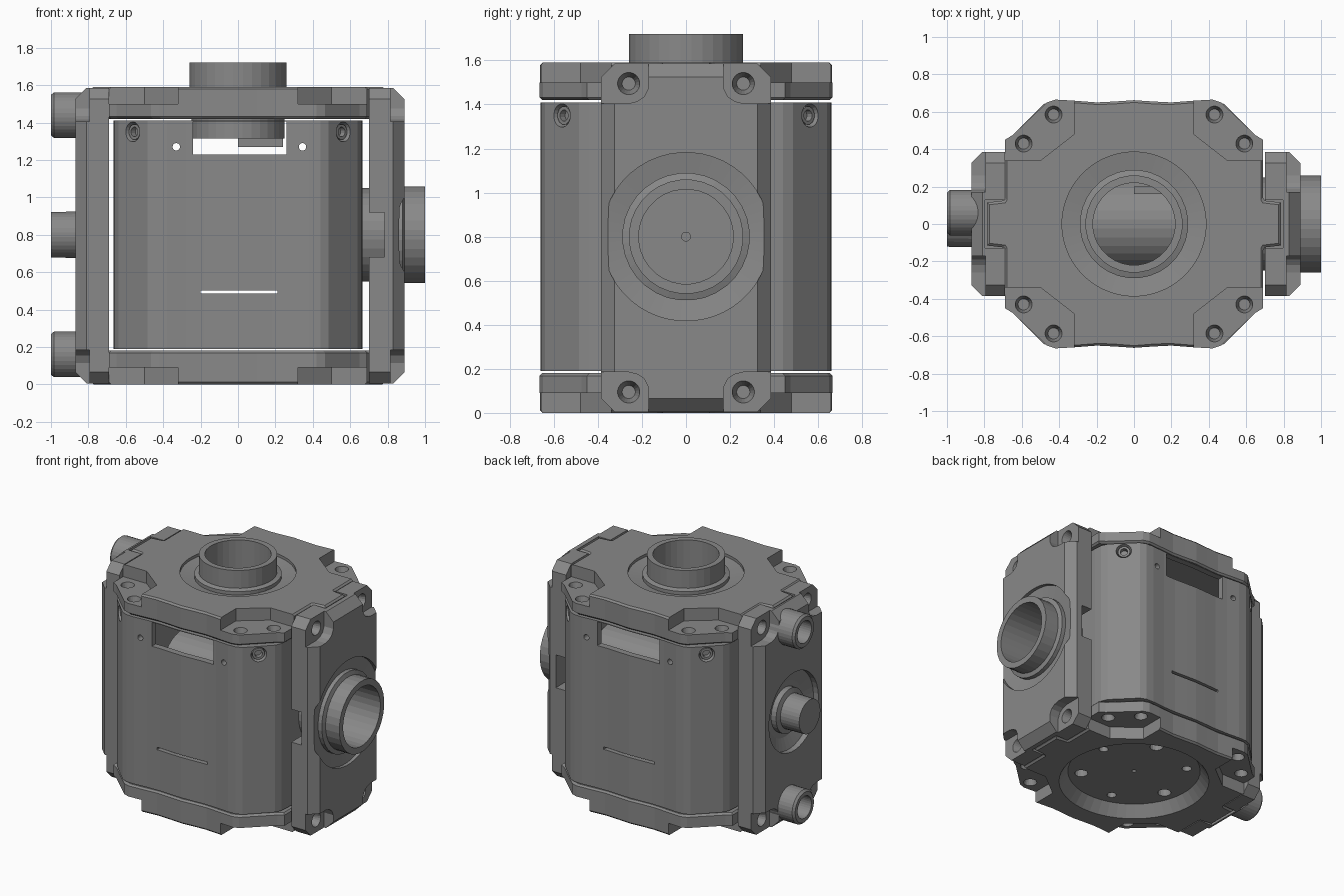
import bpy, bmesh, math
from mathutils import Matrix, Vector

if "Cube" in bpy.data.objects:
    bpy.data.objects.remove(bpy.data.objects["Cube"])

grey = bpy.data.materials.new("machined_grey")
grey.diffuse_color = (0.25, 0.25, 0.25, 1)
grey.use_nodes = True
grey.node_tree.nodes["Principled BSDF"].inputs["Base Color"].default_value = grey.diffuse_color
TOP, MID = 1.59, 0.795


def loft(name, rings, axis='z', closed=False, matrix=None):
    """Skin a list of (outline, height) rings; closed joins last ring to first."""
    bm = bmesh.new()
    rows = []
    for pts, h in rings:
        rows.append([bm.verts.new((h, u, v) if axis == 'x' else (u, v, h)) for u, v in pts])
    n = len(rows[0])
    for k in range(len(rows) if closed else len(rows) - 1):
        a, b = rows[k], rows[(k + 1) % len(rows)]
        for i in range(n):
            j = (i + 1) % n
            bm.faces.new((a[i], a[j], b[j], b[i]))
    if not closed:
        bm.faces.new(rows[0])
        bm.faces.new(rows[-1])
    if matrix:
        bm.transform(matrix)
    bmesh.ops.recalc_face_normals(bm, faces=bm.faces)
    me = bpy.data.meshes.new(name)
    bm.to_mesh(me)
    bm.free()
    me.materials.append(grey)
    ob = bpy.data.objects.new(name, me)
    bpy.context.collection.objects.link(ob)
    return ob


def circle(r, c=(0, 0), n=32):
    return [(c[0] + r * math.cos(2 * math.pi * (i + .5) / n),
             c[1] + r * math.sin(2 * math.pi * (i + .5) / n)) for i in range(n)]


def lathe(name, profile, axis='z', c=(0, 0), n=32, closed=False, matrix=None):
    return loft(name, [(circle(r, c, n), h) for r, h in profile], axis, closed, matrix)


def box(name, x0, x1, y0, y1, z0, z1):
    return loft(name, [([(x0, y0), (x1, y0), (x1, y1), (x0, y1)], z) for z in (z0, z1)])


def cut(ob, *cutters):
    for c in cutters:
        m = ob.modifiers.new("cut", 'BOOLEAN')
        m.operation, m.solver, m.object = 'DIFFERENCE', 'EXACT', c
        bpy.context.view_layer.objects.active = ob
        bpy.ops.object.modifier_apply(modifier=m.name)
        bpy.data.objects.remove(c)


def mirror4(quarter):
    """Mirror a first-quadrant outline (from +x side to +y side) into all quadrants."""
    q = quarter
    left = [(-x, y) for x, y in reversed(q) if x > 0]
    half = q + left
    return half + [(-x, -y) for x, y in half]


def shrink(pts, d):
    return [(x - math.copysign(min(d, abs(x)), x), y - math.copysign(d, y)) for x, y in pts]


# Housing sleeve: hollow, with a softly waved front and back
sleeve_q = [(.665, .38), (.66, .44), (.64, .485), (.485, .64), (.44, .658), (.38, .66),
            (.28, .652), (.18, .65), (.08, .655), (0, .658)]
outer = mirror4(sleeve_q)
inner = mirror4([(x * .93, y * .93) for x, y in sleeve_q])
sleeve = loft("housing_sleeve", [(outer, .19), (outer, 1.41), (inner, 1.41), (inner, .19)], closed=True)
cut(sleeve, box("window", -.24, .26, -1, 1, 1.23, 1.405),
    box("slot", -.2, .21, -1, 1, .485, .503))
for x in (-.33, .345):
    rot = Matrix.Translation((x, 0, 1.27)) @ Matrix.Rotation(math.pi / 2, 4, 'X')
    cut(sleeve, lathe("pin_hole", [(.02, -1), (.02, 1)], n=16, matrix=rot))

# Hollow screws on the four diagonal corners
for sx in (-1, 1):
    for sy in (-1, 1):
        d = Vector((sx, sy, 0)).normalized()
        m = Matrix.Translation((sx * .5625, sy * .5625, 1.35)) @ d.to_track_quat('Z', 'Y').to_matrix().to_4x4()
        cut(sleeve, lathe("sink", [(.04, -.045), (.056, .01)], n=20, matrix=m))
        lathe("corner_screw", [(.042, -.06), (.042, -.012), (.026, -.012), (.026, -.06)],
              n=12, closed=True, matrix=m)

# Inner deck closes the view down into the sleeve
loft("inner_floor", [(inner, .19), (inner, .25)])

# End covers: top and bottom share an outline with side tabs and corner pockets
cover = mirror4([(.785, .115), (.70, .125), (.69, .14), (.69, .45), (.65, .475), (.465, .65), (.42, .665),
                 (.33, .66), (.2, .65), (.1, .655), (0, .662)])
pocket = [(.32, .8), (.32, .48), (.5, .34), (.9, .34), (.9, .8)]


def end_cover(name, face, back):
    s = 1 if face > back else -1
    ob = loft(name, [(shrink(cover, .012), back), (cover, back + s * .012),
                     (cover, face - s * .012), (shrink(cover, .012), face)])
    for sx in (-1, 1):
        for sy in (-1, 1):
            cut(ob, loft("pocket", [([(sx * x, sy * y) for x, y in pocket], h)
                                    for h in (face - s * .09, face + s * .1)]))
            for x, y in ((.43, .585), (.59, .43)):
                cut(ob, lathe("bolt_hole", [(.03, face - s * .15), (.048, face - s * .08)],
                              c=(sx * x, sy * y), n=20))
    return ob


top_cover = end_cover("top_cover", TOP, 1.42)
bottom_cover = end_cover("bottom_cover", 0, .18)

# Top port: dished seat, collar and open neck
cut(top_cover, lathe("dish", [(.29, TOP - .035), (.385, TOP - .02), (.385, TOP + .1)], n=48),
    lathe("bore", [(.24, 1.3), (.24, 1.8)]))
lathe("top_neck", [(.25, 1.315), (.25, TOP - .04), (.29, TOP - .04), (.29, TOP - .01), (.26, TOP),
                   (.26, 1.72), (.22, 1.72), (.22, 1.315)], closed=True)
box("neck_stop", 0, .24, .16, .2, 1.27, 1.33)

# Bottom recess with bolt circle
cut(bottom_cover, lathe("recess", [(.51, -.1), (.51, .0), (.45, .08)], n=48),
    lathe("centre_hole", [(.015, 0), (.015, .15)], n=12))
for i in range(6):
    a = math.radians(60 * i + 15)
    r = .045 if i % 2 else .032
    cut(bottom_cover, lathe("bolt_hole", [(r, 0), (r, .14)],
                            c=(.36 * math.cos(a), .36 * math.sin(a)), n=16))


# Side plates: chamfered slabs with stepped corners
def plate_outline(hy, hz, k):
    q = [(hy, hz - k), (hy - k, hz)]
    return [(y, z + MID) for y, z in mirror4(q)]


def side_plate(name, s, near, far):
    wide, narrow = plate_outline(.385, .79, .06), plate_outline(.325, .73, .03)
    ob = loft(name, [(wide, s * near), (wide, s * (far - .06)), (narrow, s * far)], 'x')
    for sz in (-1, 1):
        cut(ob, box("tab_slot", *sorted((s * (near - .05), s * .797)), -.128, .128,
                    *sorted((MID + sz * .61, MID + sz * .9))))
        for sy in (-1, 1):
            arc = [(sy * y, MID + sz * z) for y, z in
                   ((.17, .9), (.17, .68), (.19, .64), (.22, .62), (.26, .61), (.5, .61), (.5, .9))]
            cut(ob, loft("step", [(arc, s * (far - .075)), (arc, s * 1.1)], 'x'),
                lathe("plate_hole", [(.03, s * (far - .15)), (.052, s * (far - .07))], 'x',
                      (sy * .26, MID + sz * .7), 20))
    return ob


right_plate = side_plate("right_plate", 1, .70, .89)
left_plate = side_plate("left_plate", -1, .69, .87)

# Right port: side notch, dished seat and neck running into the housing
C = (0, .8)
cut(right_plate, box("notch", .6, .783, -1, 1, .68, .92),
    lathe("dish", [(.29, .85), (.382, .865), (.382, 1.1)], 'x', C, 48),
    lathe("bore", [(.24, .6), (.24, 1.1)], 'x', C))
cut(sleeve, lathe("side_bore", [(.245, .5), (.245, .8)], 'x', C))
lathe("right_neck", [(.25, -.45), (.25, .8), (.29, .84), (.29, .88), (.26, .89), (.26, 1.0),
                     (.215, 1.0), (.215, .3), (.02, .3), (.02, -.45)], 'x', C, closed=True)

# Left side: dished seat with solid knob, and two hollow guide pins
cut(left_plate, lathe("dish", [(.2, -.80), (.285, -.83), (.285, -1)], 'x', C, 40))
lathe("centre_knob", [(.16, -.78), (.16, -.84), (.125, -.85), (.122, -1.0)], 'x', C)
for z in (.16, 1.44):
    lathe("guide_pin", [(.122, -.80), (.122, -.985), (.108, -1.0), (.08, -1.0), (.08, -.80)],
          'x', (.06, z), closed=True)
